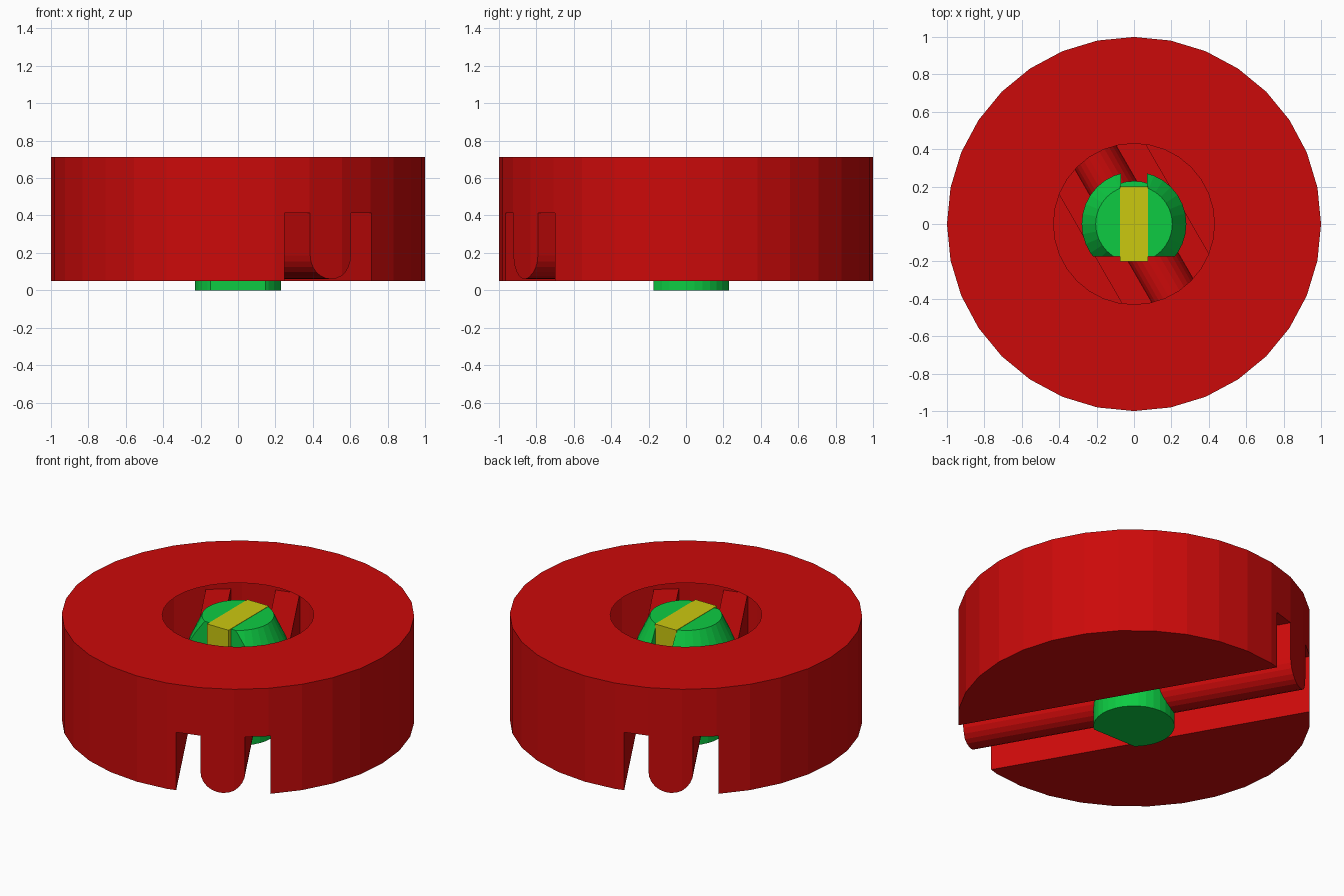
import bpy, bmesh, math
from mathutils import Matrix

if "Cube" in bpy.data.objects:
    bpy.data.objects.remove(bpy.data.objects["Cube"])

SIDES = 32


def material(name, color):
    m = bpy.data.materials.new(name)
    m.diffuse_color = (*color, 1)
    m.use_nodes = True
    m.node_tree.nodes["Principled BSDF"].inputs["Base Color"].default_value = m.diffuse_color
    return m


RED = material("red", (0.60, 0.003, 0.003))
GREEN = material("green", (0.004, 0.60, 0.055))
YELLOW = material("yellow", (0.60, 0.58, 0.005))


def to_object(name, bm, mat):
    bmesh.ops.recalc_face_normals(bm, faces=bm.faces)
    mesh = bpy.data.meshes.new(name)
    bm.to_mesh(mesh)
    bm.free()
    ob = bpy.data.objects.new(name, mesh)
    bpy.context.collection.objects.link(ob)
    mesh.materials.append(mat)
    return ob


def lathe(name, profile, mat):
    """Closed turned solid from (radius, z) points."""
    bm = bmesh.new()
    rings = [[bm.verts.new((r * math.cos(math.tau * i / SIDES),
                            r * math.sin(math.tau * i / SIDES), z))
              for i in range(SIDES)] for r, z in profile]
    for a, b in zip(rings, rings[1:]):
        for i in range(SIDES):
            j = (i + 1) % SIDES
            bm.faces.new((a[i], a[j], b[j], b[i]))
    bm.faces.new(rings[0][::-1])
    bm.faces.new(rings[-1])
    return to_object(name, bm, mat)


def prism(name, profile, half_length, angle, mat):
    """(x, z) outline extruded along y, then turned about z."""
    bm = bmesh.new()
    face = bm.faces.new([bm.verts.new((x, -half_length, z)) for x, z in profile])
    new = bmesh.ops.extrude_face_region(bm, geom=[face])["geom"]
    moved = [v for v in new if isinstance(v, bmesh.types.BMVert)]
    bmesh.ops.translate(bm, vec=(0, 2 * half_length, 0), verts=moved)
    bmesh.ops.transform(bm, matrix=Matrix.Rotation(angle, 4, 'Z'), verts=bm.verts)
    return to_object(name, bm, mat)


def box(name, x0, x1, y0, y1, z0, z1, mat):
    ob = prism(name, [(x0, z0), (x1, z0), (x1, z1), (x0, z1)], (y1 - y0) / 2, 0, mat)
    ob.data.transform(Matrix.Translation((0, (y0 + y1) / 2, 0)))
    return ob


def cut(ob, cutter):
    mod = ob.modifiers.new("cut", 'BOOLEAN')
    mod.operation, mod.solver, mod.object = 'DIFFERENCE', 'EXACT', cutter
    dg = bpy.context.evaluated_depsgraph_get()
    mesh = bpy.data.meshes.new_from_object(ob.evaluated_get(dg))
    ob.modifiers.clear()
    ob.data = mesh
    bpy.data.objects.remove(cutter)


# Hollow disc: the underside groove leaves a round-bottomed bar in its middle
disc = lathe("disc", [(1, 0.05), (1, 0.712), (0.43, 0.712)], RED)
W, R, TOP, BAR_Z = 0.268, 0.127, 0.412, 0.187
arc = [(-R * math.cos(math.pi * i / 12), BAR_Z - R * math.sin(math.pi * i / 12))
       for i in range(13)]
groove = [(-W, -0.1), (-W, TOP), (-R, TOP)] + arc + [(R, TOP), (W, TOP), (W, -0.1)]
cut(disc, prism("groove_cutter", groove, 1.3, math.radians(30), RED))

# Open the middle of the top so the hollow inside shows
bm = bmesh.new()
bm.from_mesh(disc.data)
middle = [f for f in bm.faces if f.calc_center_median().z > 0.70
          and all(v.co.xy.length < 0.44 for v in f.verts)]
bmesh.ops.delete(bm, geom=middle, context='FACES')
bm.to_mesh(disc.data)
bm.free()

# Centre post with a flared head, one flat side and a notch across the top
post = lathe("post", [(0.23, 0), (0.23, 0.50), (0.28, 0.55), (0.205, 0.71)], GREEN)
cut(post, box("flat_cutter", -0.5, 0.5, -0.6, -0.175, -0.1, 1, GREEN))
cut(post, box("notch_cutter", -0.07, 0.07, -0.5, 0.5, 0.45, 1, GREEN))

# Yellow key sitting in the notch
box("key", -0.074, 0.074, -0.2, 0.2, 0.45, 0.712, YELLOW)
